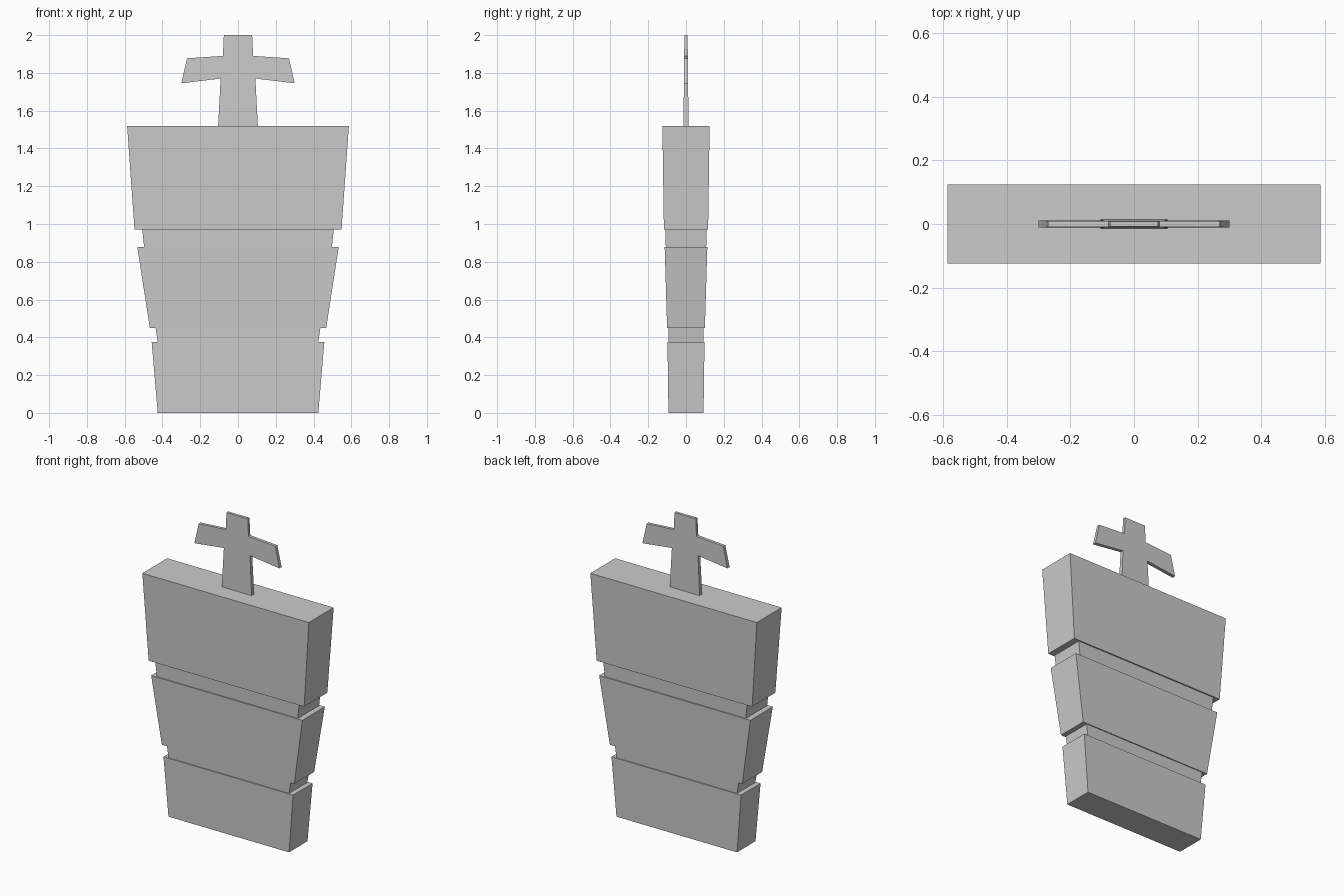
import bpy, bmesh

if "Cube" in bpy.data.objects:
    bpy.data.objects.remove(bpy.data.objects["Cube"])


def make_object(name, bm):
    bmesh.ops.recalc_face_normals(bm, faces=bm.faces)
    mesh = bpy.data.meshes.new(name)
    bm.to_mesh(mesh)
    bm.free()
    obj = bpy.data.objects.new(name, mesh)
    bpy.context.collection.objects.link(obj)
    return obj


# Tapered body: rectangular rings (z, half width, half depth), with two grooves
rings = [
    (0.0, 0.425, 0.093), (0.375, 0.457, 0.098),
    (0.375, 0.425, 0.092), (0.45, 0.436, 0.094),
    (0.45, 0.467, 0.100), (0.878, 0.533, 0.113),
    (0.878, 0.497, 0.107), (0.97, 0.507, 0.109),
    (0.97, 0.548, 0.117), (1.52, 0.587, 0.125),
]
bm = bmesh.new()
loops = [[bm.verts.new((sx * w, sy * d, z))
          for sx, sy in ((-1, -1), (1, -1), (1, 1), (-1, 1))]
         for z, w, d in rings]
for low, high in zip(loops, loops[1:]):
    for i in range(4):
        j = (i + 1) % 4
        bm.faces.new((low[i], low[j], high[j], high[i]))
bm.faces.new(loops[0])
bm.faces.new(loops[-1])
make_object("body", bm)

# Cross: mirrored outline, thinning slightly towards the top
half = [(0.105, 1.52), (0.092, 1.77), (0.30, 1.745),
        (0.27, 1.877), (0.08, 1.89), (0.075, 2.0)]
outline = half + [(-x, z) for x, z in reversed(half)]


def half_depth(z):
    return 0.0135 - 0.005 * (z - 1.52) / 0.48


bm = bmesh.new()
front = [bm.verts.new((x, -half_depth(z), z)) for x, z in outline]
back = [bm.verts.new((x, half_depth(z), z)) for x, z in outline]
bm.faces.new(front)
bm.faces.new(back)
for i in range(len(outline)):
    j = (i + 1) % len(outline)
    bm.faces.new((front[i], front[j], back[j], back[i]))
make_object("top_cross", bm)
